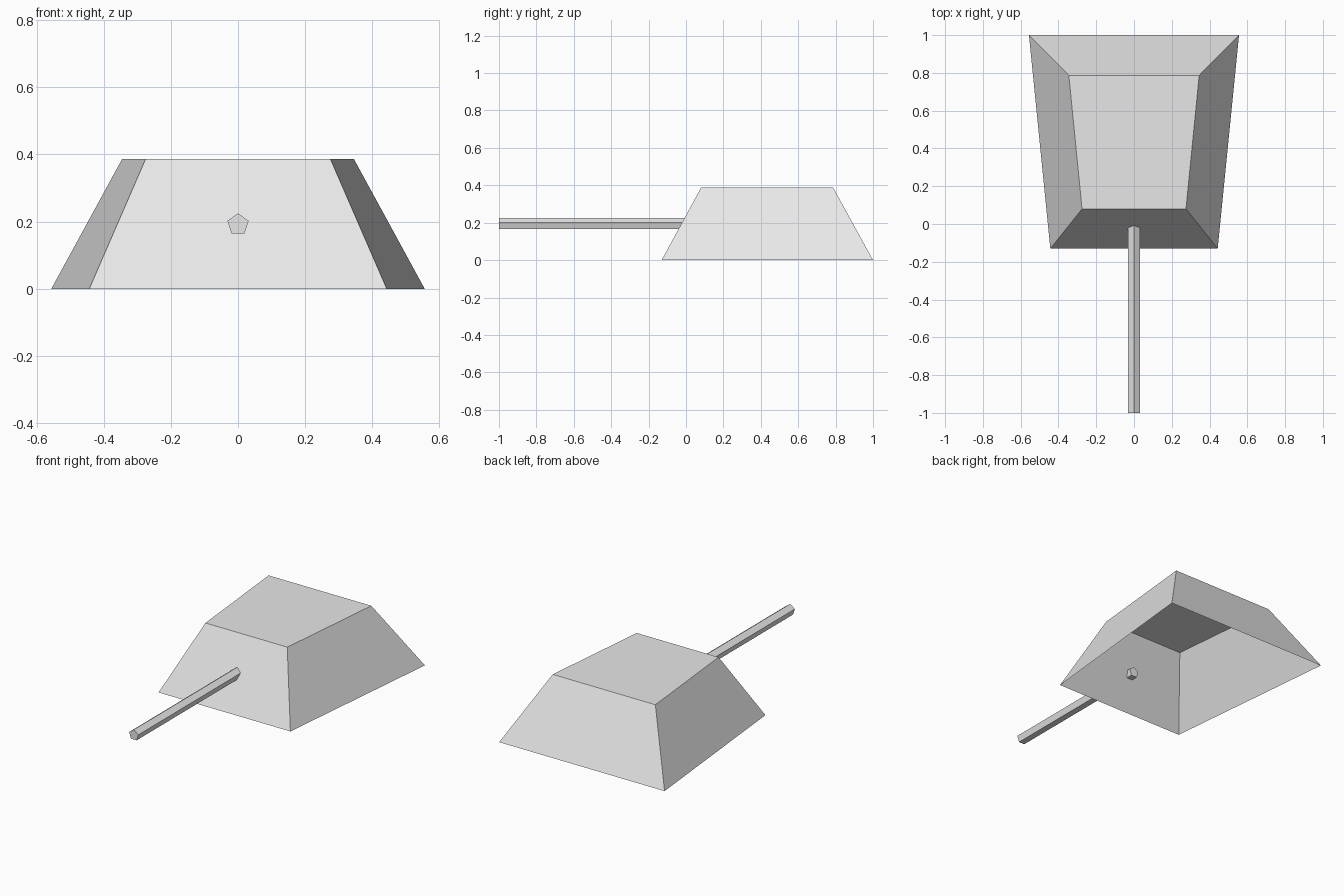
import bpy, bmesh, math
from mathutils import Matrix

cube = bpy.data.objects.get("Cube")
if cube:
    bpy.data.objects.remove(cube, do_unlink=True)

GREY = (0.8, 0.8, 0.8, 1.0)
grey = bpy.data.materials.new("light grey")
grey.use_nodes = True
grey.diffuse_color = GREY
for node in grey.node_tree.nodes:
    if node.type == 'BSDF_PRINCIPLED':
        node.inputs["Base Color"].default_value = GREY


def add_object(name, bm):
    """Turn a bmesh into a flat-shaded grey object."""
    mesh = bpy.data.meshes.new(name)
    bm.to_mesh(mesh)
    bm.free()
    mesh.materials.append(grey)
    obj = bpy.data.objects.new(name, mesh)
    bpy.context.collection.objects.link(obj)
    return obj


def trapezoid(bm, front_half, back_half, front_y, back_y, z):
    """Counter-clockwise ring of four corners, front edge first."""
    corners = [(-front_half, front_y), (front_half, front_y),
               (back_half, back_y), (-back_half, back_y)]
    return [bm.verts.new((x, y, z)) for x, y in corners]


# Head: thin tapered shell, open underneath
bm = bmesh.new()
rim = trapezoid(bm, 0.443, 0.556, -0.13, 1.0, 0.0)
crown = trapezoid(bm, 0.275, 0.345, 0.08, 0.787, 0.387)
for i in range(4):
    j = (i + 1) % 4
    bm.faces.new((rim[i], rim[j], crown[j], crown[i]))
bm.faces.new(crown)
add_object("head_shell", bm)

# Handle: five-sided rod whose end pokes through the front wall
bm = bmesh.new()
length = 1.0
bmesh.ops.create_cone(bm, cap_ends=True, segments=5, radius1=0.033,
                      radius2=0.033, depth=length)
bmesh.ops.transform(bm, verts=bm.verts,
                    matrix=Matrix.Translation((0, -length / 2, 0.192))
                    @ Matrix.Rotation(math.radians(90), 4, 'X'))
add_object("handle", bm)
